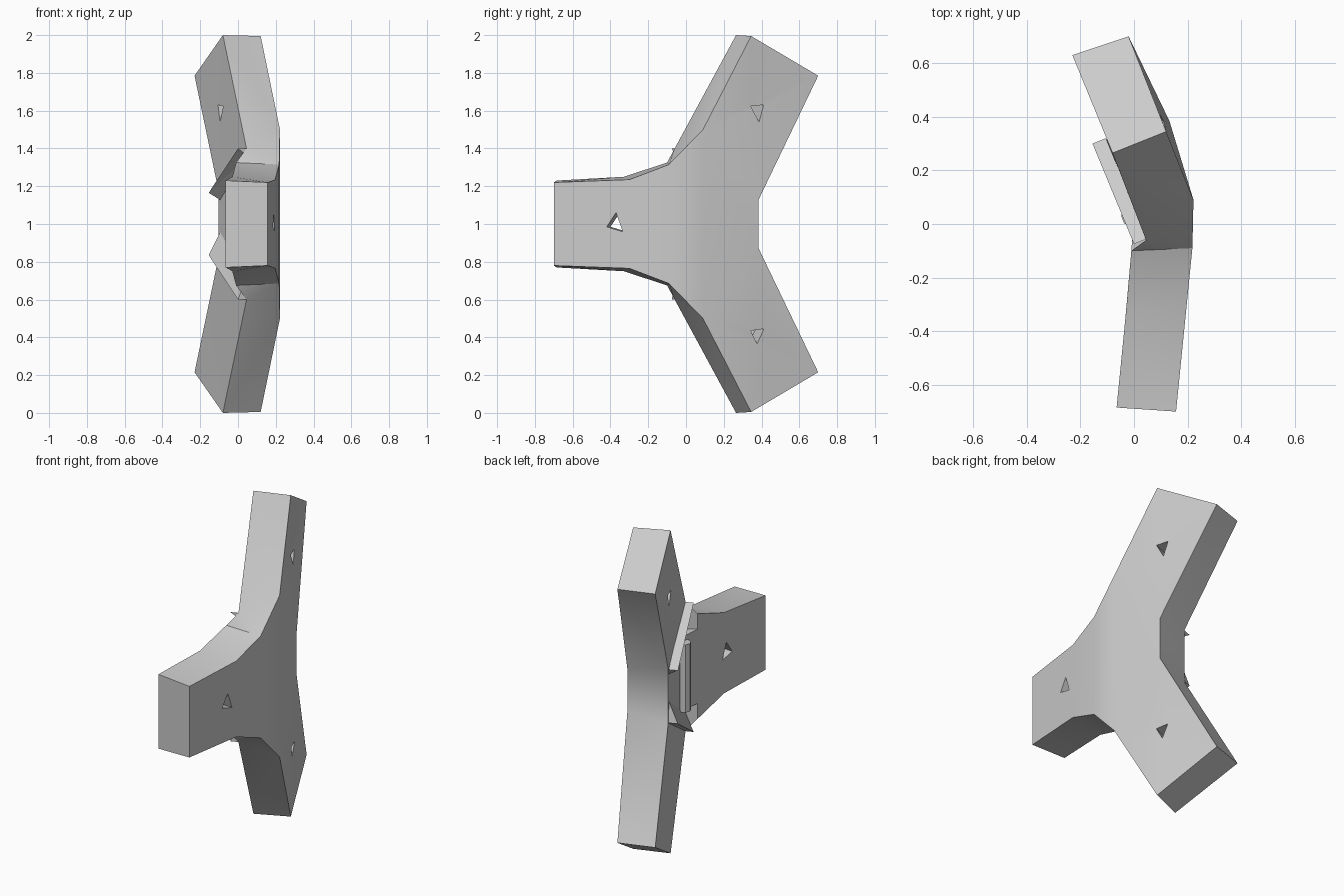
import bpy, bmesh
from mathutils import Vector

cube = bpy.data.objects.get("Cube")
if cube:
    bpy.data.objects.remove(cube, do_unlink=True)

grey = bpy.data.materials.new("plain grey")
grey.use_nodes = True
COLOUR = (0.6, 0.6, 0.6, 1)
grey.diffuse_color = COLOUR
grey.node_tree.nodes["Principled BSDF"].inputs["Base Color"].default_value = COLOUR


def flip(p):
    """Mirror a point about the middle height."""
    return (p[0], p[1], 2 - p[2])


def loft(name, a, b, caps=None):
    """Join two loops with side faces and close them with the given caps."""
    n = len(a)
    caps = caps or [range(n)]
    bm = bmesh.new()
    va, vb = [bm.verts.new(p) for p in a], [bm.verts.new(p) for p in b]
    for i in range(n):
        j = (i + 1) % n
        bm.faces.new((va[i], va[j], vb[j], vb[i]))
    for cap in caps:
        bm.faces.new([va[i] for i in cap])
        bm.faces.new([vb[i] for i in reversed(cap)])
    bmesh.ops.triangulate(bm, faces=[f for f in bm.faces if len(f.verts) == 4])
    bmesh.ops.recalc_face_normals(bm, faces=bm.faces)
    mesh = bpy.data.meshes.new(name)
    bm.to_mesh(mesh)
    bm.free()
    mesh.materials.append(grey)
    ob = bpy.data.objects.new(name, mesh)
    bpy.context.collection.objects.link(ob)
    return ob


# Three-armed body: upper half of each outline, mirrored downwards
outer = [(.157, -.70, 1.22), (.197, -.30, 1.235), (.218, -.09, 1.315),
         (.222, .09, 1.5), (.12, .345, 1.995), (-.02, .70, 1.785), (.132, .385, 1.13)]
inner = [(-.065, -.685, 1.23), (-.03, -.33, 1.25), (-.01, -.1, 1.325),
         (.045, -.06, 1.4), (-.08, .265, 2.0), (-.23, .63, 1.785), (-.102, .32, 1.17)]
outer += [flip(p) for p in reversed(outer)]
inner += [flip(p) for p in reversed(inner)]
# front arm, hub front, hub back, upper arm, lower arm
caps = [[0, 1, 2, 11, 12, 13], [2, 3, 10, 11], [3, 6, 7, 10], [3, 4, 5, 6], [7, 8, 9, 10]]
body = loft("three_arm_body", outer, inner, caps)

# Triangular holes through the arms
DEPTH = Vector((.925, .38, 0))
HOLES = [
    ("front_hole", [(-.42, .985), (-.37, 1.06), (-.335, .96)], .19, Vector((1, -.09, 0)), .6),
    ("upper_hole", [(.335, 1.625), (.415, 1.63), (.385, 1.54)], .105, DEPTH, .6),
    ("lower_hole", [(.335, .435), (.415, .445), (.375, .365)], .105, DEPTH, .12),
]
for name, tri, x, direction, depth in HOLES:
    pts = [Vector((x, y, z)) for y, z in tri]
    cutter = loft(name + "_cutter", [p + direction * .1 for p in pts],
                  [p - direction * depth for p in pts])
    cutter.hide_render = True
    cutter.hide_set(True)
    mod = body.modifiers.new(name, "BOOLEAN")
    mod.operation = "DIFFERENCE"
    mod.solver = "EXACT"
    mod.object = cutter

# Hub filler carrying the front arm's inner face to the bend
filler = [(-.01, -.1), (.003, .08), (.08, -.05)]
loft("hub_filler", [(x, y, .77) for x, y in filler], [(x, y, 1.23) for x, y in filler])

# Sloping raised ribs on the inner side, where the two rear arms meet the hub
for name, drop, mirror in (("upper_rib", .04, False), ("lower_rib", .13, True)):
    front = [(.0, -.075, 1.4), (.05, -.055, 1.4), (.05, -.055, 1.4 - drop)]
    back = [(-.155, .3, 1.165), (-.105, .32, 1.165), (-.09, .3, 1.165 - drop)]
    if mirror:
        front, back = [flip(p) for p in front], [flip(p) for p in back]
    loft(name, front, back)

# Slim upright post in the inner corner
bpy.ops.mesh.primitive_cylinder_add(vertices=8, radius=.04, depth=.42, location=(-.008, .03, .99))
post = bpy.context.object
post.name = "inner_post"
post.data.materials.append(grey)

# Soft shading across the gentle bend, sharp at the edges
for ob in (body, post):
    bpy.ops.object.select_all(action="DESELECT")
    ob.select_set(True)
    bpy.context.view_layer.objects.active = ob
    bpy.ops.object.shade_smooth_by_angle(angle=.52)
